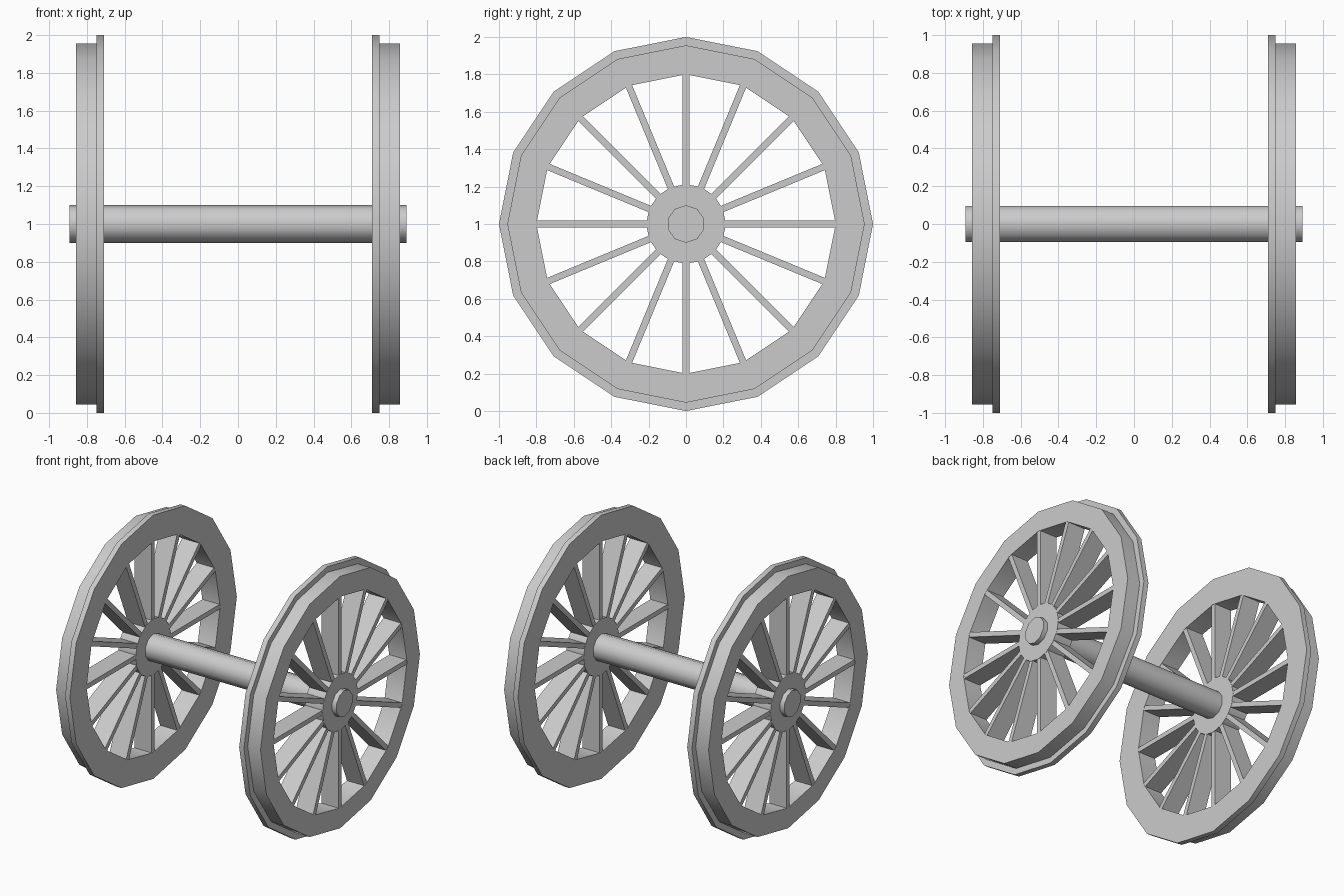
import bpy, bmesh
from math import sin, cos, pi, radians
from mathutils import Matrix

if "Cube" in bpy.data.objects:
    bpy.data.objects.remove(bpy.data.objects["Cube"])

AXLE_Z = 1.0
X_IN, X_STEP, X_OUT = 0.71, 0.75, 0.857   # inner face, flange step, outer face


def add_object(name, bm, mirror=True):
    bmesh.ops.recalc_face_normals(bm, faces=bm.faces)
    mesh = bpy.data.meshes.new(name)
    bm.to_mesh(mesh)
    bm.free()
    ob = bpy.data.objects.new(name, mesh)
    bpy.context.collection.objects.link(ob)
    ob.location.z = AXLE_Z
    bpy.ops.object.select_all(action='DESELECT')
    ob.select_set(True)
    bpy.context.view_layer.objects.active = ob
    bpy.ops.object.shade_smooth_by_angle(angle=radians(40))
    if mirror:
        ob.modifiers.new("mirror", 'MIRROR').use_mirror_merge = False
    return ob


def lathe(name, profile, sides, closed=False, mirror=True):
    """Revolve (x, radius) points about the x axis; open profiles get end caps."""
    bm = bmesh.new()
    rings = [[bm.verts.new((x, r * sin(2 * pi * i / sides), r * cos(2 * pi * i / sides)))
              for i in range(sides)] for x, r in profile]
    pairs = list(zip(rings, rings[1:]))
    if closed:
        pairs.append((rings[-1], rings[0]))
    else:
        bm.faces.new(rings[0])
        bm.faces.new(rings[-1])
    for a, b in pairs:
        for i in range(sides):
            j = (i + 1) % sides
            bm.faces.new((a[i], a[j], b[j], b[i]))
    return add_object(name, bm, mirror)


# Flanged rims
lathe("wheel_rim", [(X_OUT, 0.80), (X_OUT, 0.955), (X_STEP, 0.955),
                    (X_STEP, 1.0), (X_IN, 1.0), (X_IN, 0.80)], 16, closed=True)

# Hubs
lathe("wheel_hub", [(X_IN, 0.213), (X_OUT, 0.213)], 16)

# Spokes, one per rim corner
bm = bmesh.new()
for k in range(16):
    place = (Matrix.Rotation(2 * pi * k / 16, 4, 'X')
             @ Matrix.Translation(((X_IN + X_OUT) / 2, 0, 0.50))
             @ Matrix.Diagonal((X_OUT - X_IN - 0.004, 0.036, 0.61, 1)))
    bmesh.ops.create_cube(bm, size=1, matrix=place)
add_object("wheel_spokes", bm)

# Axle through both wheels
lathe("axle", [(-0.893, 0.1), (0.893, 0.1)], 10, mirror=False)
